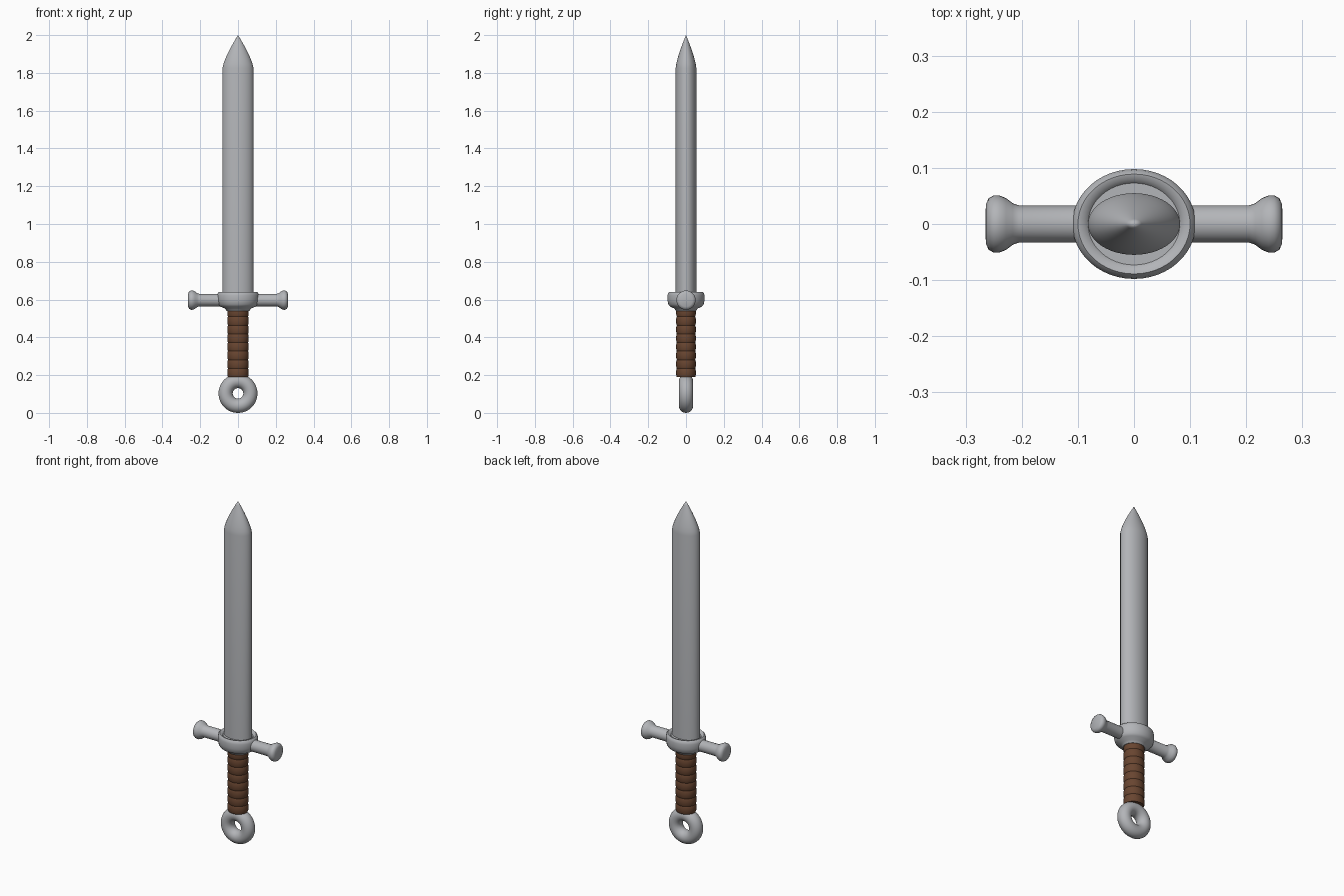
import bpy, bmesh, math
from mathutils import Matrix

if "Cube" in bpy.data.objects:
    bpy.data.objects.remove(bpy.data.objects["Cube"])


def material(name, rgb):
    m = bpy.data.materials.new(name)
    m.diffuse_color = (*rgb, 1)
    m.use_nodes = True
    m.node_tree.nodes["Principled BSDF"].inputs["Base Color"].default_value = m.diffuse_color
    return m


steel = material("grey steel", (0.45, 0.46, 0.48))
leather = material("brown leather", (0.14, 0.06, 0.03))


def lathe(name, profile, mat, flat=1.0, segs=48, matrix=Matrix(), angle=40):
    """Spin (radius, height) points about z, squash y by flat, then place."""
    bm = bmesh.new()
    rings = []
    for r, z in profile:
        if r == 0:
            rings.append([bm.verts.new((0, 0, z))])
        else:
            rings.append([bm.verts.new((r * math.cos(2 * math.pi * i / segs),
                                        r * flat * math.sin(2 * math.pi * i / segs), z))
                          for i in range(segs)])
    for a, b in zip(rings, rings[1:]):
        for i in range(segs):
            j = (i + 1) % segs
            quad = [a[i % len(a)], a[j % len(a)], b[j % len(b)], b[i % len(b)]]
            bm.faces.new(list(dict.fromkeys(quad)))
    bmesh.ops.recalc_face_normals(bm, faces=bm.faces[:])
    bm.transform(matrix)
    me = bpy.data.meshes.new(name)
    bm.to_mesh(me)
    bm.free()
    me.materials.append(mat)
    ob = bpy.data.objects.new(name, me)
    bpy.context.collection.objects.link(ob)
    smooth(ob, angle)
    return ob


def smooth(ob, angle=40):
    bpy.ops.object.select_all(action='DESELECT')
    ob.select_set(True)
    bpy.context.view_layer.objects.active = ob
    bpy.ops.object.shade_smooth_by_angle(angle=math.radians(angle))


# Blade: oval section with a curved point
tip = [(0.082 * (1 - (i / 8) ** 1.35), 1.825 + 0.175 * i / 8) for i in range(9)]
lathe("blade", [(0, 0.60), (0.082, 0.60)] + tip, steel, flat=0.67)

# Guard collar: rounded oval cup
lathe("guard_collar", [(0, 0.54), (0.06, 0.54), (0.07, 0.553), (0.095, 0.563), (0.105, 0.575),
                       (0.11, 0.595), (0.11, 0.622), (0.107, 0.634), (0.10, 0.641),
                       (0.09, 0.639), (0.082, 0.630), (0, 0.630)], steel, flat=0.89)

# Guard arms with flared knobs, one each side
arm = [(0, 0.05), (0.033, 0.05), (0.033, 0.205), (0.037, 0.216), (0.046, 0.228), (0.051, 0.240),
       (0.051, 0.250), (0.046, 0.259), (0.035, 0.264), (0, 0.265)]
for side, label in ((1, "right"), (-1, "left")):
    place = Matrix.Translation((0, 0, 0.597)) @ Matrix.Rotation(side * math.pi / 2, 4, 'Y')
    lathe("guard_arm_" + label, arm, steel, segs=32, matrix=place)

# Grip: stacked leather bands with shallow grooves
grip, bands, z0, z1 = [(0, 0.19)], 8, 0.19, 0.555
step = (z1 - z0) / bands
for k in range(bands):
    z = z0 + k * step
    grip += [(0.053, z), (0.056, z + step * 0.15), (0.0565, z + step * 0.5), (0.056, z + step * 0.85)]
grip += [(0.053, z1), (0, z1)]
lathe("grip", grip, leather, flat=0.92)

# Ring pommel
bpy.ops.mesh.primitive_torus_add(major_radius=0.0655, minor_radius=0.0375, major_segments=48,
                                 minor_segments=24, location=(0, 0, 0.103),
                                 rotation=(math.pi / 2, 0, 0))
ring = bpy.context.object
ring.name = "ring_pommel"
ring.data.materials.append(steel)
smooth(ring)
